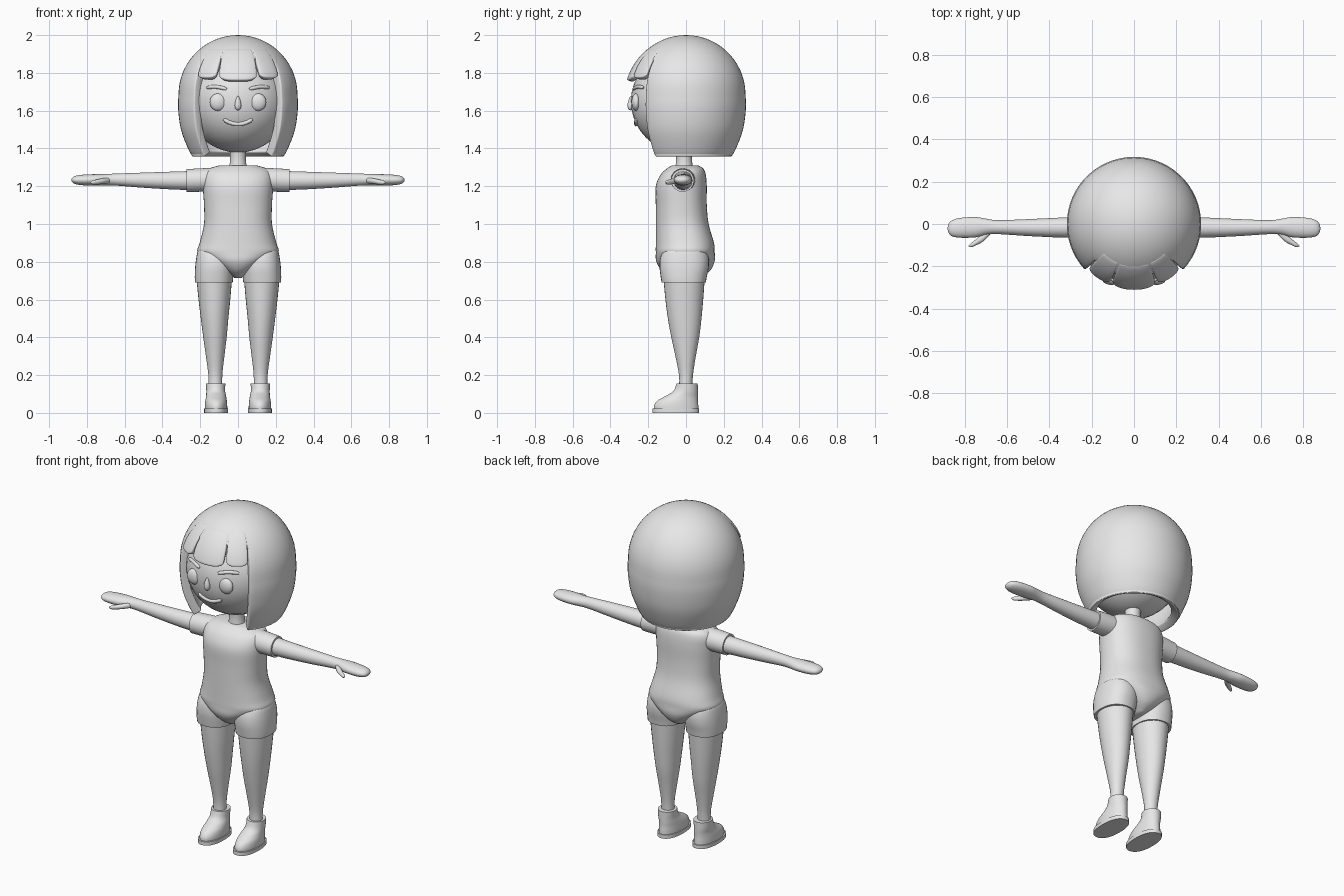
import bpy, bmesh, math
from mathutils import Vector

if "Cube" in bpy.data.objects:
    bpy.data.objects.remove(bpy.data.objects["Cube"])

grey = bpy.data.materials.new("light_grey")
grey.diffuse_color = (0.8, 0.8, 0.8, 1)
grey.use_nodes = True
grey.node_tree.nodes["Principled BSDF"].inputs["Base Color"].default_value = grey.diffuse_color


def finish(name, verts, faces, fix=True, angle=40):
    me = bpy.data.meshes.new(name)
    me.from_pydata(verts, [], faces)
    if fix:
        bm = bmesh.new()
        bm.from_mesh(me)
        bmesh.ops.recalc_face_normals(bm, faces=bm.faces)
        bm.to_mesh(me)
        bm.free()
    me.materials.append(grey)
    ob = bpy.data.objects.new(name, me)
    bpy.context.collection.objects.link(ob)
    bpy.ops.object.select_all(action='DESELECT')
    ob.select_set(True)
    bpy.context.view_layer.objects.active = ob
    bpy.ops.object.shade_smooth_by_angle(angle=math.radians(angle))
    return ob


def spline(rows, steps):
    """Smooth a list of ring tuples with a Catmull-Rom curve."""
    out = []
    for i in range(len(rows) - 1):
        a, b, c, d = (rows[max(0, min(len(rows) - 1, i + k))] for k in (-1, 0, 1, 2))
        for s in range(steps):
            t = s / steps
            out.append(tuple(0.5 * (2*q + (r-p)*t + (2*p-5*q+4*r-w)*t*t + (3*q-p-3*r+w)*t**3)
                             for p, q, r, w in zip(a, b, c, d)))
    return out + [rows[-1]]


def loft(name, rings, along='z', side=1, power=2.0, steps=4, n=32):
    """Rings are (position, centre a, centre b, radius a, radius b)."""
    verts, faces = [], []
    rows = spline(rings, steps)
    for t, ca, cb, ra, rb in rows:
        for k in range(n):
            u = 2 * math.pi * k / n
            c, s = math.cos(u), math.sin(u)
            a = ca + max(ra, .001) * math.copysign(abs(c) ** (2 / power), c)
            b = cb + max(rb, .001) * math.copysign(abs(s) ** (2 / power), s)
            verts.append((side * a, b, t) if along == 'z' else (side * t, a, b))
    for i in range(len(rows) - 1):
        for k in range(n):
            j = (k + 1) % n
            faces.append((i*n + k, i*n + j, i*n + n + j, i*n + n + k))
    faces += [tuple(range(n)), tuple(range(len(verts) - n, len(verts)))]
    return finish(name, verts, faces)


def ball(name, centre, radii, pinch=0):
    """Ellipsoid; pinch narrows the top into a teardrop."""
    bm = bmesh.new()
    bmesh.ops.create_uvsphere(bm, u_segments=32, v_segments=20, radius=1)
    for v in bm.verts:
        w = 1 - pinch * (v.co.z + 1) / 2
        v.co = Vector((v.co.x * radii[0] * w, v.co.y * radii[1] * w, v.co.z * radii[2])) + Vector(centre)
    verts = [v.co[:] for v in bm.verts]
    faces = [[v.index for v in f.verts] for f in bm.faces]
    bm.free()
    return finish(name, verts, faces)


def shell(name, rows, thick, bevel, skip=None):
    """Grid of points thickened inwards."""
    n = len(rows[0])
    faces = [(r*n + c, r*n + n + c, r*n + n + c + 1, r*n + c + 1)
             for r in range(len(rows) - 1) for c in range(n - 1) if not (skip and skip(r, c))]
    ob = finish(name, [p for row in rows for p in row], faces, False)
    bm = bmesh.new()
    bm.from_mesh(ob.data)
    bmesh.ops.remove_doubles(bm, verts=bm.verts, dist=0.0004)
    bmesh.ops.delete(bm, geom=[v for v in bm.verts if not v.link_faces], context='VERTS')
    bm.to_mesh(ob.data)
    bm.free()
    m = ob.modifiers.new("thickness", 'SOLIDIFY')
    m.thickness, m.offset = thick, -1
    m = ob.modifiers.new("soft_edge", 'BEVEL')
    m.width, m.segments, m.limit_method, m.angle_limit = bevel, 3, 'ANGLE', math.radians(50)
    return ob


def polar(deg, r, z):
    """Point around the head; zero degrees is the front."""
    a = math.radians(deg)
    return (r * math.sin(a), -r * math.cos(a), z)


# Face
HC, HR = Vector((0, -0.02, 1.65)), 0.272


def on_face(x, z, out=0.0):
    y = -math.sqrt(HR ** 2 - x * x - (z - HC.z) ** 2)
    return HC + Vector((x, y, z - HC.z)).normalized() * (HR + out)


def stroke(name, pts, radius):
    cu = bpy.data.curves.new(name, 'CURVE')
    cu.dimensions, cu.bevel_depth, cu.bevel_resolution, cu.use_fill_caps = '3D', radius, 3, True
    sp = cu.splines.new('POLY')
    sp.points.add(len(pts) - 1)
    for i, (x, z) in enumerate(pts):
        sp.points[i].co = (*on_face(x, z), 1)
        sp.points[i].radius = 0.55 if i in (0, len(pts) - 1) else 1
    cu.materials.append(grey)
    bpy.context.collection.objects.link(bpy.data.objects.new(name, cu))


ball("head", HC, (HR, HR, HR))
for s in (-1, 1):
    ball("eye", on_face(s * 0.108, 1.645, -0.006), (0.044, 0.024, 0.046))
    stroke("eyebrow", [(s * (0.06 + 0.105 * t / 8), 1.714 + 0.012 * math.sin(math.pi * t / 10))
                       for t in range(9)], 0.01)
ball("nose", (0, -0.292, 1.64), (0.023, 0.024, 0.038), 0.6)
stroke("mouth", [(0.075 * t / 8, 1.528 + 0.026 * (t / 8) ** 2) for t in range(-8, 9)], 0.011)

# Bobbed hair: turned dome with an opening for the face
prof = [(0.315 * math.sin(math.radians(a)), 1.685 + 0.315 * math.cos(math.radians(a)))
        for a in range(0, 91, 6)]
prof += spline([(0.315, 1.685), (0.317, 1.61), (0.302, 1.5), (0.265, 1.4), (0.24, 1.355)], 4)[1:]
degs = [-47 + 94 * k / 12 for k in range(13)] + [47 + 266 * k / 44 for k in range(1, 45)]
shell("hair", [[polar(d, max(r, 0.0002), z) for d in degs] for r, z in prof], 0.048, 0.014,
      lambda r, c: c < 12 and prof[r][1] < 1.88)

# Fringe: three overlapping locks
for mid, half, low in ((0, 21, 1.762), (-34, 12.5, 1.775), (34, 12.5, 1.775)):
    rows = []
    for i in range(11):
        t = i / 10
        row = []
        for k in range(13):
            u = k / 6 - 1
            z = 1.93 + (low + 0.016 * u ** 4 - 1.93) * t
            r = math.sqrt(0.315 ** 2 - (z - 1.685) ** 2) + 0.007 * t * (1 - u ** 4) + 0.001
            row.append(polar(mid + u * half * (1 - 0.07 * t ** 3), r, z))
        rows.append(row)
    shell("fringe_lock", rows, 0.034, 0.008)

# Neck and body suit
loft("neck", [(1.27, 0, -.01, .055, .055), (1.31, 0, -.01, .045, .045), (1.36, 0, -.01, .042, .042),
              (1.43, 0, -.01, .05, .05)])
loft("torso", [(.715, 0, .0, .02, .07), (.75, 0, .0, .075, .125), (.80, 0, -.003, .15, .154),
               (.85, 0, -.004, .213, .156), (.90, 0, -.006, .203, .154), (1.0, 0, -.02, .18, .14),
               (1.1, 0, -.025, .18, .135), (1.2, 0, -.025, .186, .135), (1.26, 0, -.015, .182, .12),
               (1.292, 0, -.005, .155, .098), (1.31, 0, -.005, .1, .07)], power=2.3, n=48)

for s in (-1, 1):
    # Sleeves, arms and hands
    loft("sleeve", [(.1, -.015, 1.235, .065, .062), (.19, -.017, 1.233, .064, .062),
                    (.272, -.018, 1.23, .06, .06)], 'x', s)
    loft("arm", [(.2, -.015, 1.23, .052, .052), (.35, -.017, 1.23, .047, .047),
                 (.5, -.017, 1.232, .04, .04), (.64, -.015, 1.235, .033, .032),
                 (.7, -.013, 1.235, .038, .03), (.75, -.015, 1.234, .048, .03),
                 (.82, -.018, 1.233, .047, .028), (.86, -.02, 1.233, .038, .022),
                 (.877, -.021, 1.233, .022, .012), (.882, -.021, 1.233, .002, .002)], 'x', s)
    loft("thumb", [(.67, -.025, 1.232, .012, .014), (.71, -.06, 1.228, .02, .015),
                   (.75, -.088, 1.222, .014, .013), (.77, -.1, 1.22, .01, .01),
                   (.782, -.104, 1.219, .002, .002)], 'x', s, n=16)
    # Shorts and legs
    loft("shorts_leg", [(.69, .128, -.012, .1, .117), (.72, .127, -.012, .102, .122),
                        (.77, .124, -.01, .103, .13), (.82, .12, -.008, .101, .128),
                        (.865, .113, -.006, .096, .112), (.9, .1, -.005, .07, .08)], 'z', s, 2.3)
    loft("leg", [(.12, .12, -.002, .037, .035), (.2, .12, .0, .037, .037), (.3, .121, -.002, .049, .054),
                 (.4, .122, -.004, .062, .074), (.5, .124, -.007, .073, .089),
                 (.6, .125, -.009, .084, .1), (.72, .126, -.01, .095, .11)], 'z', s)
    # Shoes
    loft("shoe", [(.015, .116, -.052, .059, .118), (.04, .116, -.052, .059, .117),
                  (.065, .116, -.044, .057, .107), (.088, .116, -.024, .053, .087),
                  (.115, .118, -.002, .05, .065), (.155, .118, .006, .051, .056)], 'z', s)
    loft("sole", [(0, .116, -.054, .063, .124), (.022, .116, -.054, .063, .124)], 'z', s, 2.3, 1)
